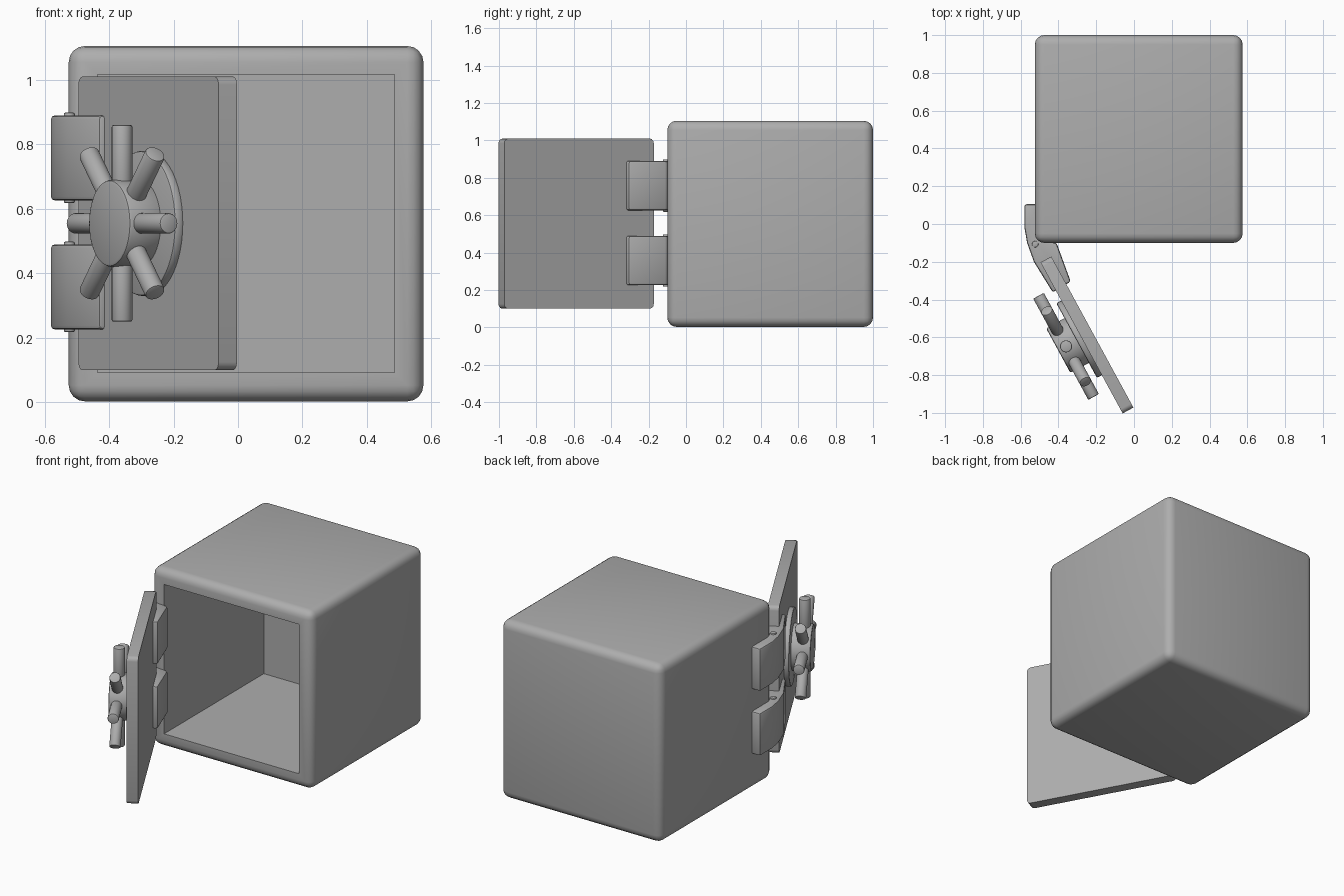
import bpy, bmesh, math
from mathutils import Matrix, Vector

cube = bpy.data.objects.get("Cube")
if cube:
    bpy.data.objects.remove(cube, do_unlink=True)

steel = bpy.data.materials.new("grey steel")
steel.use_nodes = True
GREY = (0.42, 0.42, 0.42, 1)
steel.diffuse_color = GREY
steel.node_tree.nodes["Principled BSDF"].inputs["Base Color"].default_value = GREY

# Door frame: local x runs along the door, local -y points out of its face
DOOR = Matrix.Translation((-0.249, -0.5875, 0.555)) @ Matrix.Rotation(math.radians(-61.45), 4, 'Z')


def finish(name, bm, matrix=Matrix(), angle=35):
    bmesh.ops.recalc_face_normals(bm, faces=bm.faces)
    mesh = bpy.data.meshes.new(name)
    bm.to_mesh(mesh)
    bm.free()
    obj = bpy.data.objects.new(name, mesh)
    bpy.context.collection.objects.link(obj)
    obj.matrix_world = matrix
    mesh.materials.append(steel)
    bpy.ops.object.select_all(action='DESELECT')
    obj.select_set(True)
    bpy.context.view_layer.objects.active = obj
    bpy.ops.object.shade_smooth_by_angle(angle=math.radians(angle))
    return obj


def box(size, centre=(0, 0, 0)):
    bm = bmesh.new()
    m = Matrix.Translation(centre) @ Matrix.Diagonal((*size, 1))
    bmesh.ops.create_cube(bm, size=1, matrix=m)
    return bm


def bevel(bm, edges, width, segments):
    bmesh.ops.bevel(bm, geom=edges, offset=width, segments=segments,
                    profile=0.5, affect='EDGES', clamp_overlap=True)


def cylinder(name, radius, start, end, rim, matrix=Matrix(), sides=32):
    """Cylinder between two points with softened rims."""
    start, end = Vector(start), Vector(end)
    axis = end - start
    bm = bmesh.new()
    m = Matrix.Translation((start + end) / 2) @ axis.to_track_quat('Z', 'Y').to_matrix().to_4x4()
    bmesh.ops.create_cone(bm, cap_ends=True, segments=sides, radius1=radius,
                          radius2=radius, depth=axis.length, matrix=m)
    rims = [e for e in bm.edges if any(len(f.verts) > 4 for f in e.link_faces)]
    bevel(bm, rims, rim, 2)
    return finish(name, bm, matrix)


# Hollow body: inset front face pushed back to form the chamber
bm = box((1.1, 1.1, 1.102), (0.025, 0.45, 0.554))
front = min(bm.faces, key=lambda f: f.calc_center_median().y)
outer = list(bm.edges)
bmesh.ops.inset_region(bm, faces=[front], thickness=0.126)
back = bmesh.ops.extrude_discrete_faces(bm, faces=[front])["faces"][0]
bmesh.ops.translate(bm, verts=back.verts, vec=(0, 0.975, 0))
bevel(bm, outer, 0.05, 4)
inner = [e for e in bm.edges
         if all(abs(v.co.x - 0.025) < 0.43 and abs(v.co.z - 0.554) < 0.43 for v in e.verts)]
bevel(bm, inner, 0.025, 3)
finish("safe_body", bm, angle=40)

# Open door slab with rounded corners
bm = box((0.91, 0.065, 0.91))
corners = [e for e in bm.edges if abs(e.verts[0].co.y - e.verts[1].co.y) > 0.01]
bevel(bm, corners, 0.025, 3)
finish("door", bm, DOOR)

# Hinges: bent blocks joining the body side to the door
PROFILE = [(-0.58, 0.105), (-0.5, 0.105), (-0.5, -0.09), (-0.41, -0.1),
           (-0.335, -0.305), (-0.43, -0.362), (-0.53, -0.2), (-0.566, -0.1), (-0.58, -0.02)]
for label, z in (("lower", 0.358), ("upper", 0.758)):
    bm = bmesh.new()
    base = bm.faces.new([bm.verts.new((x, y, z - 0.132)) for x, y in PROFILE])
    top = bmesh.ops.extrude_face_region(bm, geom=[base])["geom"]
    bmesh.ops.translate(bm, verts=[g for g in top if isinstance(g, bmesh.types.BMVert)],
                        vec=(0, 0, 0.264))
    bmesh.ops.recalc_face_normals(bm, faces=bm.faces)
    sharp = [e for e in bm.edges if e.calc_face_angle(0) > math.radians(30)]
    bevel(bm, sharp, 0.012, 2)
    finish(label + "_hinge", bm)
    cylinder(label + "_hinge_pin", 0.017, (-0.523, -0.107, z - 0.14),
             (-0.523, -0.107, z + 0.14), 0.004, sides=16)

# Turning wheel on the door: back plate, hub and eight handles
cylinder("wheel_plate", 0.225, (0, -0.03, 0), (0, -0.062, 0), 0.008, DOOR, 48)
cylinder("wheel_hub", 0.135, (0, -0.055, 0), (0, -0.173, 0), 0.01, DOOR, 48)
for i in range(8):
    a = i * math.pi / 4
    d = Vector((math.cos(a), 0, math.sin(a)))
    level = Vector((0, -0.126, 0))
    cylinder(f"wheel_handle_{i + 1}", 0.032, level + d * 0.08, level + d * 0.305, 0.006, DOOR, 24)
